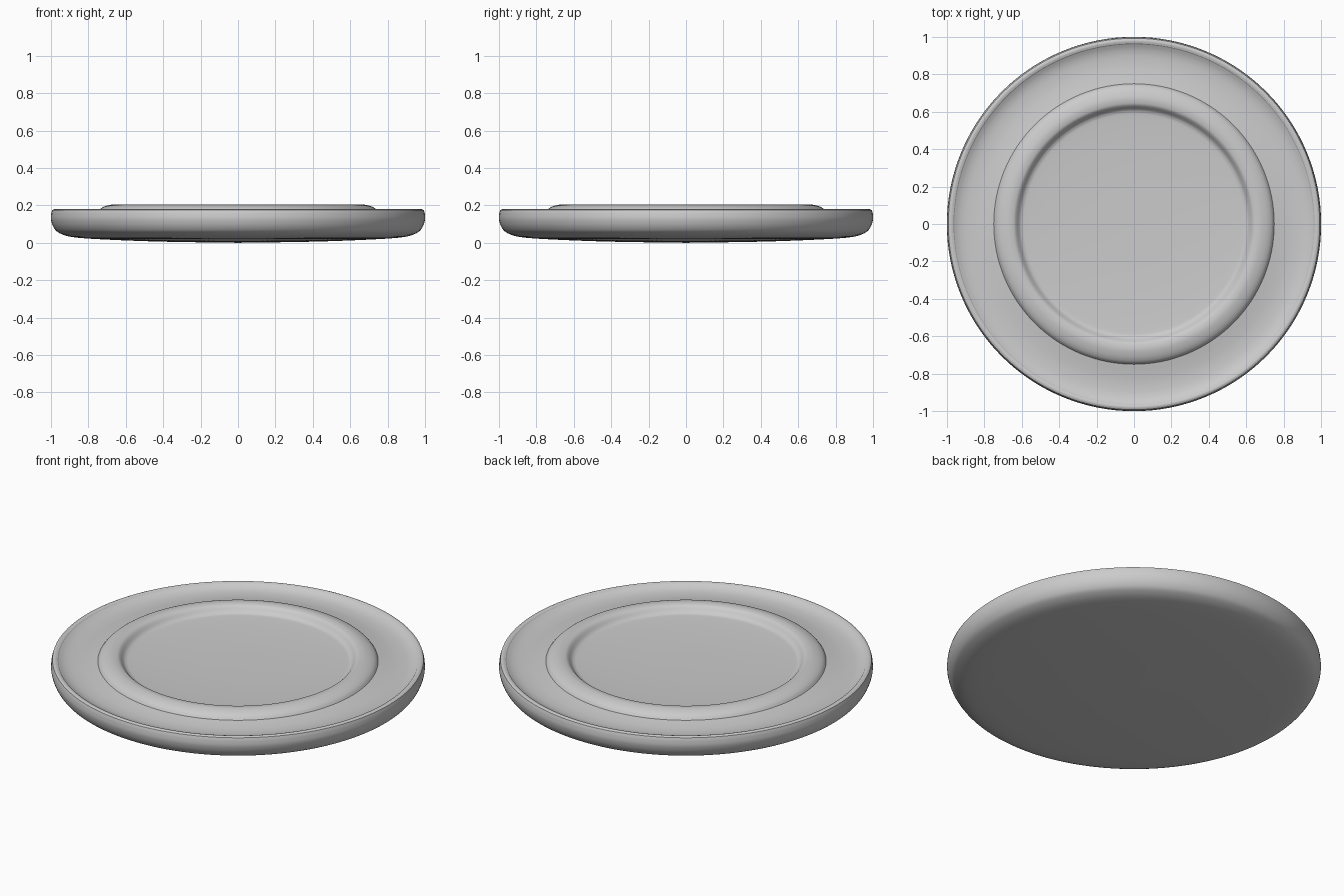
import bpy
import math

cube = bpy.data.objects.get("Cube")
if cube:
    bpy.data.objects.remove(cube, do_unlink=True)

SEGMENTS = 128

grey = bpy.data.materials.new("light grey")
grey.use_nodes = True
grey.diffuse_color = (0.6, 0.6, 0.6, 1)
grey.node_tree.nodes["Principled BSDF"].inputs["Base Color"].default_value = (0.6, 0.6, 0.6, 1)


def smooth_profile(points, steps=5):
    """Catmull-Rom curve through (radius, height) points."""
    pts = [points[0]] + points + [points[-1]]
    out = []
    for a, b, c, d in zip(pts, pts[1:], pts[2:], pts[3:]):
        for i in range(steps):
            t = i / steps
            out.append(tuple(
                0.5 * (2 * q + (r - p) * t + (2 * p - 5 * q + 4 * r - s) * t**2
                       + (3 * q - p - 3 * r + s) * t**3)
                for p, q, r, s in zip(a, b, c, d)))
    return out + [points[-1]]


def lathe(name, profile):
    """Spin a profile that starts and ends on the z axis."""
    verts, faces, rings = [], [], []
    for r, z in profile:
        count = 1 if r < 1e-6 else SEGMENTS
        rings.append((len(verts), count))
        for i in range(count):
            a = math.tau * i / SEGMENTS
            verts.append((r * math.cos(a), r * math.sin(a), z))
    for (s0, n0), (s1, n1) in zip(rings, rings[1:]):
        for i in range(SEGMENTS):
            j = (i + 1) % SEGMENTS
            quad = [s0 + i % n0, s0 + j % n0, s1 + j % n1, s1 + i % n1]
            faces.append(list(dict.fromkeys(quad))[::-1])
    mesh = bpy.data.meshes.new(name)
    mesh.from_pydata(verts, [], faces)
    mesh.materials.append(grey)
    obj = bpy.data.objects.new(name, mesh)
    bpy.context.collection.objects.link(obj)
    bpy.ops.object.select_all(action="DESELECT")
    obj.select_set(True)
    bpy.context.view_layer.objects.active = obj
    bpy.ops.object.shade_smooth_by_angle(angle=math.radians(30))
    return obj


# Rounded underside and outer wall
underside = smooth_profile([(0, 0), (0.4, 0.006), (0.7, 0.017), (0.88, 0.03),
                            (0.955, 0.052), (0.986, 0.083), (1, 0.125), (0.998, 0.16)])
# Narrow rounded rim
rim = smooth_profile([(0.993, 0.175), (0.98, 0.18), (0.965, 0.176)], 3)
# Shallow channel between rim and ring
channel = smooth_profile([(0.962, 0.172), (0.935, 0.16), (0.9, 0.153),
                          (0.85, 0.152), (0.8, 0.157), (0.75, 0.165)])
# Raised ring that rolls down into the dished centre
ring = smooth_profile([(0.748, 0.168), (0.735, 0.183), (0.71, 0.196), (0.675, 0.204),
                       (0.645, 0.201), (0.63, 0.192), (0.615, 0.175), (0.602, 0.166),
                       (0.575, 0.161), (0.45, 0.154), (0.25, 0.148), (0, 0.146)])

lathe("plate", underside + rim + channel + ring)
